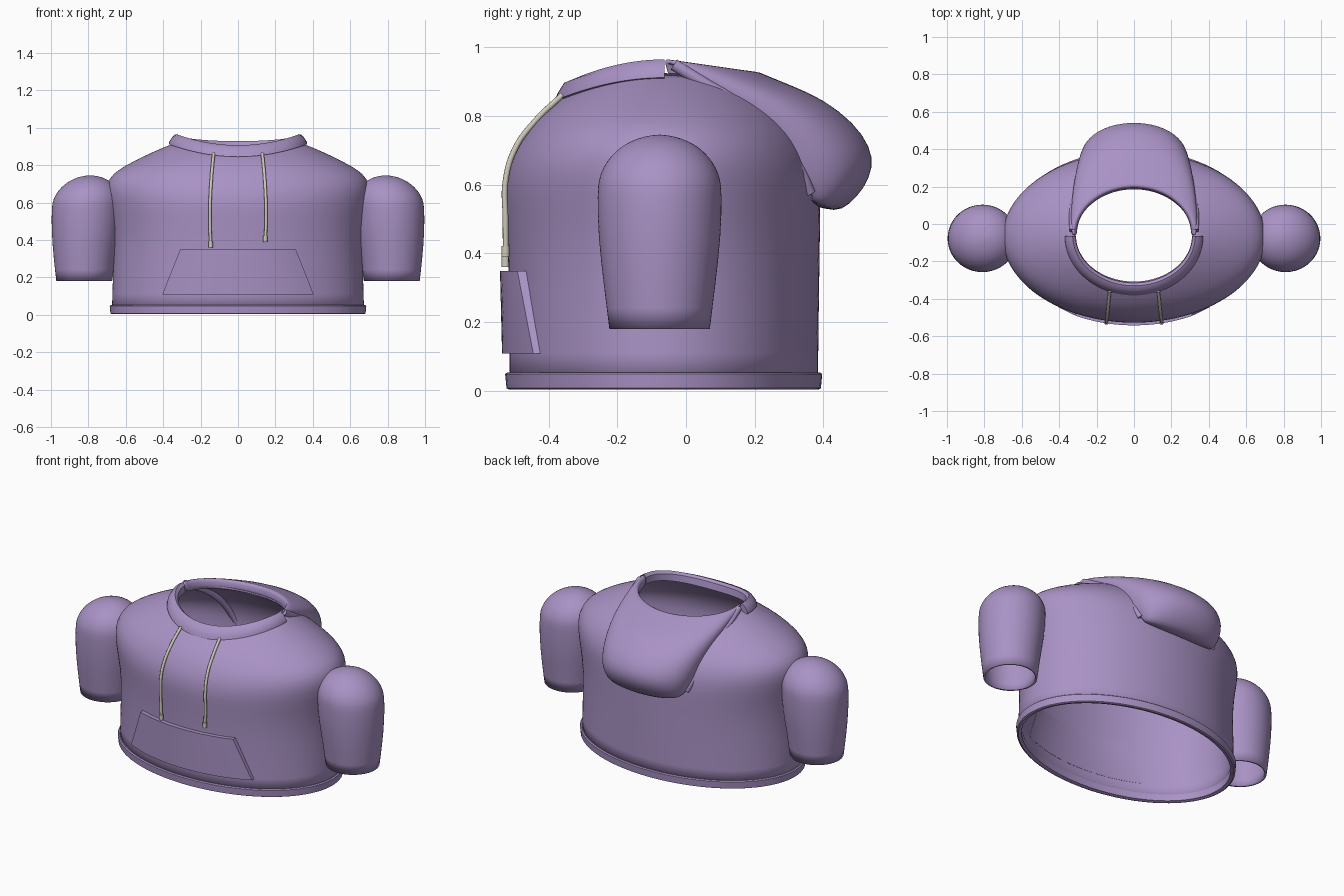
import bpy, bmesh
from math import sin, cos, pi, sqrt, radians

if "Cube" in bpy.data.objects:
    bpy.data.objects.remove(bpy.data.objects["Cube"])

CY = -0.07


def material(name, rgb):
    m = bpy.data.materials.new(name)
    m.diffuse_color = (*rgb, 1)
    m.use_nodes = True
    m.node_tree.nodes["Principled BSDF"].inputs["Base Color"].default_value = m.diffuse_color
    return m


FABRIC = material("purple_fabric", (0.40, 0.29, 0.56))
CORD = material("cream_cord", (0.62, 0.59, 0.50))


def loft(name, rows, loop=True, caps=(), mat=FABRIC, subsurf=0, thick=0, angle=40):
    """Skin a list of equal-length point rows."""
    bm = bmesh.new()
    vs = [[bm.verts.new(p) for p in r] for r in rows]
    n = len(rows[0])
    for a, b in zip(vs, vs[1:]):
        for i in range(n if loop else n - 1):
            j = (i + 1) % n
            bm.faces.new((a[i], a[j], b[j], b[i]))
    for c in caps:
        bm.faces.new(vs[c])
    bmesh.ops.recalc_face_normals(bm, faces=bm.faces)
    me = bpy.data.meshes.new(name)
    bm.to_mesh(me)
    bm.free()
    me.shade_smooth()
    me.set_sharp_from_angle(angle=radians(angle))
    me.materials.append(mat)
    ob = bpy.data.objects.new(name, me)
    bpy.context.collection.objects.link(ob)
    if subsurf:
        ob.modifiers.new("smooth", 'SUBSURF').levels = subsurf
        ob.modifiers["smooth"].render_levels = subsurf
    if thick:
        s = ob.modifiers.new("cloth", 'SOLIDIFY')
        s.thickness, s.offset = thick, -1
    return ob


def ring(ax, yf, yb, zs, zf=None, zb=None, n=64):
    """Oval ring whose front and back may sit at other heights than the sides."""
    zf = zs if zf is None else zf
    zb = zs if zb is None else zb
    pts = []
    for i in range(n):
        a = 2 * pi * i / n
        s = sin(a)
        ye, ze = (yb, zb) if s > 0 else (yf, zf)
        pts.append((ax * cos(a), CY + (ye - CY) * abs(s), zs + (ze - zs) * s * s))
    return pts


def tube(name, pts, r, mat):
    cu = bpy.data.curves.new(name, 'CURVE')
    cu.dimensions = '3D'
    cu.bevel_depth, cu.bevel_resolution = r, 3
    cu.use_fill_caps = True
    cu.resolution_u = 8
    sp = cu.splines.new('BEZIER')
    sp.bezier_points.add(len(pts) - 1)
    for b, p in zip(sp.bezier_points, pts):
        b.co = p
        b.handle_left_type = b.handle_right_type = 'AUTO'
    cu.materials.append(mat)
    ob = bpy.data.objects.new(name, cu)
    bpy.context.collection.objects.link(ob)


# torso shell from waist up to the neck opening
torso = [
    (0.675, -0.515, 0.385, 0.02), (0.67, -0.515, 0.387, 0.2),
    (0.663, -0.518, 0.39, 0.4), (0.685, -0.527, 0.392, 0.53),
    (0.705, -0.53, 0.39, 0.63, 0.60, 0.60), (0.705, -0.515, 0.378, 0.70, 0.67, 0.66),
    (0.67, -0.485, 0.355, 0.755, 0.73, 0.72), (0.60, -0.445, 0.32, 0.80, 0.785, 0.775),
    (0.50, -0.40, 0.28, 0.85, 0.825, 0.82), (0.40, -0.36, 0.235, 0.895, 0.855, 0.86),
    (0.32, -0.32, 0.195, 0.925, 0.875, 0.89)]
loft("torso", [ring(*t) for t in torso], subsurf=1, thick=0.015)

# waist hem band, a closed profile swept round the torso
hem = [(0, 0), (0.008, 0.004), (0.012, 0.045), (0.006, 0.05), (-0.018, 0.045),
       (-0.018, 0.005), (0, 0)]
hem = [(o, z + 0.003) for o, z in hem]
loft("waist_hem", [ring(0.674 + o, -0.515 - o, 0.385 + o, z, n=96) for o, z in hem])

# sleeves: vertical capsules with open cuffs
for side, label in ((1, "right"), (-1, "left")):
    prof = [(0.18, 0.822, 0.15, 0.147), (0.30, 0.822, 0.164, 0.162),
            (0.45, 0.815, 0.183, 0.18), (0.58, 0.810, 0.187, 0.182)]
    for k in range(1, 8):
        t = k / 7 * 0.49 * pi
        prof.append((0.58 + 0.166 * sin(t), 0.81 - 0.02 * sin(t), 0.187 * cos(t), 0.182 * cos(t)))
    rows = [[(side * (cx + rx * cos(2 * pi * i / 40)), -0.077 + ry * sin(2 * pi * i / 40), z)
             for i in range(40)] for z, cx, rx, ry in prof]
    loft(label + "_sleeve", rows, caps=(-1,), subsurf=1, thick=0.012)

# front collar: sloped band round the front half of the neck
# each profile point: half-width, side z, front y, front z
band = [(0.31, 0.91, -0.308, 0.855), (0.312, 0.95, -0.315, 0.895),
        (0.328, 0.965, -0.33, 0.907), (0.35, 0.952, -0.355, 0.897),
        (0.368, 0.925, -0.375, 0.865), (0.37, 0.912, -0.382, 0.845),
        (0.34, 0.905, -0.34, 0.845)]
rows = []
for i in range(49):
    a = pi * i / 48
    rows.append([(ax * cos(a), -0.063 + (yf + 0.063) * sin(a), zs + (zf - zs) * sin(a) ** 2)
                 for ax, zs, yf, zf in band])
loft("front_collar", rows, caps=(0, -1))

# hood lying on the back: each row has centre (y, z) and side (x, y, z)
hood = [
    (0.19, 0.875, 0.305, -0.05, 0.91), (0.192, 0.92, 0.31, -0.06, 0.955),
    (0.205, 0.932, 0.325, -0.06, 0.97), (0.225, 0.922, 0.338, -0.035, 0.958),
    (0.30, 0.892, 0.338, 0.05, 0.905), (0.40, 0.85, 0.328, 0.15, 0.845),
    (0.49, 0.78, 0.312, 0.24, 0.77), (0.538, 0.71, 0.295, 0.305, 0.69),
    (0.546, 0.65, 0.28, 0.34, 0.63), (0.52, 0.59, 0.262, 0.36, 0.585),
    (0.475, 0.54, 0.245, 0.37, 0.56), (0.435, 0.52, 0.23, 0.37, 0.55),
    (0.37, 0.54, 0.21, 0.35, 0.565)]
rows = []
for k, (yc, zc, xs, ys, zs) in enumerate(hood):
    e = 1.0 if k < 4 else 0.82
    row = []
    for i in range(33):
        u = -pi / 2 + pi * i / 32
        w = max(0.0, cos(u)) ** e
        row.append((xs * sin(u), ys + (yc - ys) * w, zs + (zc - zs) * w))
    rows.append(row)
loft("hood", rows, loop=False, subsurf=1, thick=0.012, angle=80)

# rolled seams along both hood edges
for s, label in ((1, "right"), (-1, "left")):
    tube(label + "_hood_seam", [(s * (x - 0.008), y, z - 0.008)
                                for _, _, x, y, z in hood[3:10]], 0.018, FABRIC)


# kangaroo pocket following the curve of the front
def front_y(x):
    return CY - 0.448 * sqrt(1 - (x / 0.67) ** 2)


rows = []
for i in range(33):
    t = -1 + i / 16
    xt, xb = 0.31 * t, 0.405 * t
    yt, yb = front_y(xt), front_y(xb)
    rows.append([(xt, yt - 0.024, 0.348), (xb, yb - 0.018, 0.108),
                 (xb, yb + 0.02, 0.108), (xt, yt + 0.02, 0.348)])
loft("front_pocket", rows, caps=(0, -1))

# drawstrings with tipped ends
for s, end, label in ((1, 0.39, "right"), (-1, 0.36, "left")):
    tube(label + "_drawstring",
         [(s * 0.13, -0.36, 0.862), (s * 0.138, -0.44, 0.785), (s * 0.144, -0.498, 0.705),
          (s * 0.149, -0.526, 0.61), (s * 0.15, -0.526, 0.5), (s * 0.146, -0.525, end + 0.01)],
         0.0085, CORD)
    tube(label + "_drawstring_tip",
         [(s * 0.146, -0.526, end + 0.032), (s * 0.146, -0.526, end)], 0.012, CORD)
